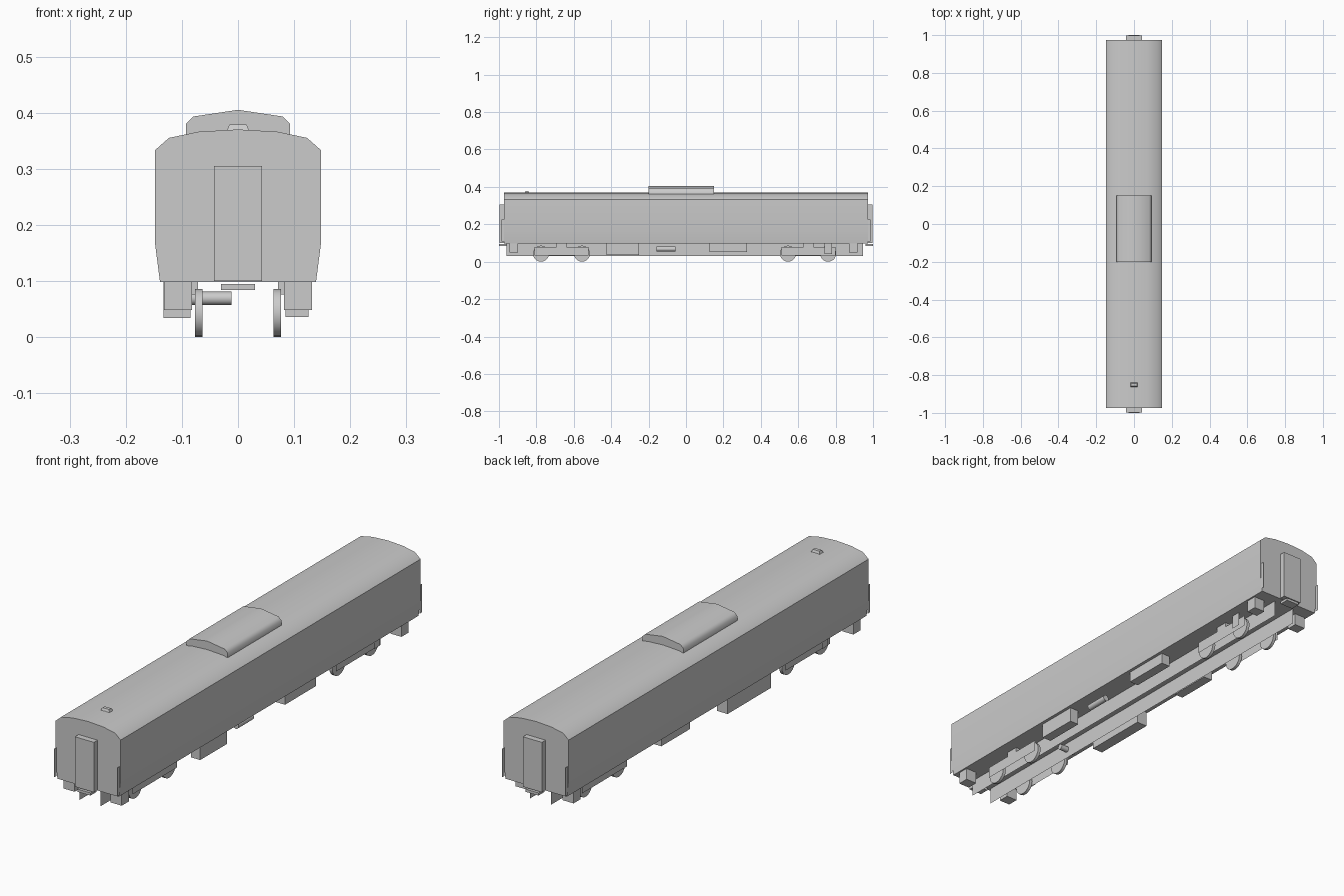
import bpy, math

if "Cube" in bpy.data.objects:
    bpy.data.objects.remove(bpy.data.objects["Cube"])


def make(name, verts, faces, smooth=None):
    me = bpy.data.meshes.new(name)
    me.from_pydata(verts, [], faces)
    me.update()
    ob = bpy.data.objects.new(name, me)
    bpy.context.collection.objects.link(ob)
    if smooth:
        bpy.ops.object.select_all(action='DESELECT')
        ob.select_set(True)
        bpy.context.view_layer.objects.active = ob
        bpy.ops.object.shade_smooth_by_angle(angle=math.radians(smooth))
    return ob


def extrude_y(name, half, y0, y1, smooth=None):
    """Mirror a right-hand xz profile (bottom to top centre) and sweep it along y."""
    prof = half + [(-x, z) for x, z in reversed(half) if x > 0]
    n = len(prof)
    verts = [(x, y, z) for y in (y0, y1) for x, z in prof]
    faces = [tuple(range(n)), tuple(reversed(range(n, 2 * n)))]
    faces += [(i, i + n, (i + 1) % n + n, (i + 1) % n) for i in range(n)]
    return make(name, verts, faces, smooth)


def box(name, x, y, z, inset=0.0):
    (x0, x1), (y0, y1), (z0, z1) = sorted(x), sorted(y), sorted(z)
    verts = []
    for zz, i in ((z0, 0), (z1, inset)):
        verts += [(x0 + i, y0 + i, zz), (x1 - i, y0 + i, zz),
                  (x1 - i, y1 - i, zz), (x0 + i, y1 - i, zz)]
    return make(name, verts, [(3, 2, 1, 0), (4, 5, 6, 7), (0, 1, 5, 4),
                              (1, 2, 6, 5), (2, 3, 7, 6), (3, 0, 4, 7)])


def sheet(name, x, y, z):
    """Thin upright panel lying along the car."""
    return make(name, [(x, y[0], z[0]), (x, y[1], z[0]), (x, y[1], z[1]), (x, y[0], z[1])],
                [(0, 1, 2, 3)])


def cylinder(name, loc, r, depth, axis='X', sides=20):
    rot = (0, math.pi / 2, 0) if axis == 'X' else (math.pi / 2, 0, 0)
    bpy.ops.mesh.primitive_cylinder_add(vertices=sides, radius=r, depth=depth,
                                        location=loc, rotation=rot)
    bpy.context.object.name = name
    bpy.ops.object.shade_smooth_by_angle(angle=math.radians(40))


# Car body with curved roof
extrude_y("car_body", [(0.139, 0.098), (0.148, 0.168), (0.148, 0.333), (0.123, 0.355),
                       (0.07, 0.366), (0, 0.37)], -0.973, 0.973, 30)

# Roof cooling unit and small vent
extrude_y("roof_unit", [(0.093, 0.355), (0.093, 0.38), (0.08, 0.393), (0, 0.405)],
          -0.2, 0.15, 60)
box("roof_vent", (-0.021, 0.021), (-0.864, -0.838), (0.366, 0.379), 0.006)

# Both ends: gangway, coupler plate, corner panels
for s in (-1, 1):
    box("gangway", (-0.043, 0.043), (s * 0.97, s * 0.997), (0.1, 0.305))
    box("coupler_plate", (-0.03, 0.03), (s * 0.96, s * 1.0), (0.084, 0.095))
    for t in (-1, 1):
        sheet("corner_panel", t * 0.144, (s * 0.972, s * 0.987), (0.108, 0.225))

# Running gear on both sides
for t in (-1, 1):
    sheet("underframe_sheet", t * 0.048, (-0.96, 0.945), (0.03, 0.098))
    for y in (-0.775, -0.556, 0.545, 0.76):
        cylinder("wheel", (t * 0.07, y, 0.043), 0.043, 0.013)
    for y in (-0.665, 0.655):
        sheet("bogie_side", t * 0.088, (y - 0.145, y + 0.145), (0.032, 0.079))
        box("bogie_damper", (t * 0.071, t * 0.088), (y - 0.027, y + 0.027), (0.076, 0.098))
    for y in (-0.92, 0.895):
        box("end_box", (t * 0.082, t * 0.132), (y - 0.023, y + 0.023), (0.048, 0.098))
    sheet("step_panel", t * 0.1, (t * 0.74, t * 0.78), (0.04, 0.098))

# Equipment hung under the floor
box("equipment_box_right_front", (0.085, 0.126), (-0.425, -0.25), (0.036, 0.098))
box("equipment_box_right_rear", (0.085, 0.126), (0.125, 0.325), (0.053, 0.098))
box("equipment_box_left_front", (-0.133, -0.085), (-0.36, -0.08), (0.034, 0.098))
box("equipment_box_left_rear", (-0.126, -0.085), (0.155, 0.34), (0.06, 0.098))
cylinder("air_tank", (0.1, -0.107, 0.068), 0.013, 0.1, 'Y', 12)
cylinder("brake_cylinder", (-0.048, -0.48, 0.069), 0.012, 0.073, 'X', 12)
